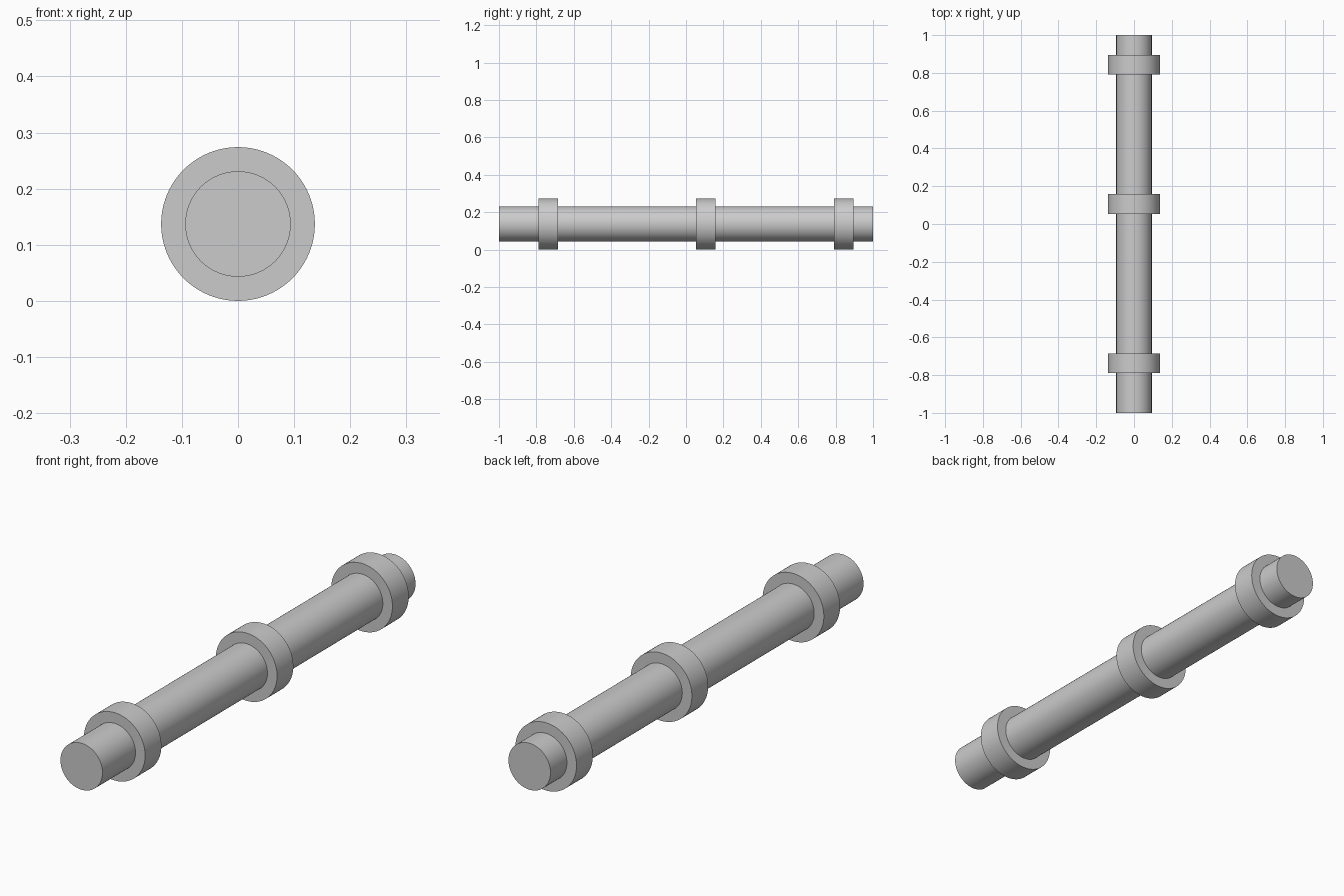
import bpy
import math

cube = bpy.data.objects.get("Cube")
if cube:
    bpy.data.objects.remove(cube, do_unlink=True)

RING_RADIUS = 0.137
ROD_RADIUS = 0.094

grey = bpy.data.materials.new("plain_grey")
grey.use_nodes = True
colour = (0.6, 0.6, 0.6, 1)
grey.diffuse_color = colour
grey.node_tree.nodes["Principled BSDF"].inputs["Base Color"].default_value = colour


def cylinder_along_y(name, radius, length, y):
    """Smooth capped cylinder lying along y on the shared axis."""
    bpy.ops.mesh.primitive_cylinder_add(
        vertices=96, radius=radius, depth=length,
        location=(0, y, RING_RADIUS), rotation=(math.pi / 2, 0, 0))
    part = bpy.context.object
    part.name = name
    part.data.materials.append(grey)
    bpy.ops.object.shade_smooth_by_angle(angle=math.radians(30))
    return part


# Long central rod
cylinder_along_y("rod", ROD_RADIUS, 2, 0)

# Three collars, each with the rod passing through a fitted bore
for name, y in (("front_collar", -0.737), ("middle_collar", 0.106), ("back_collar", 0.843)):
    cylinder_along_y(name, RING_RADIUS, 0.104, y)
